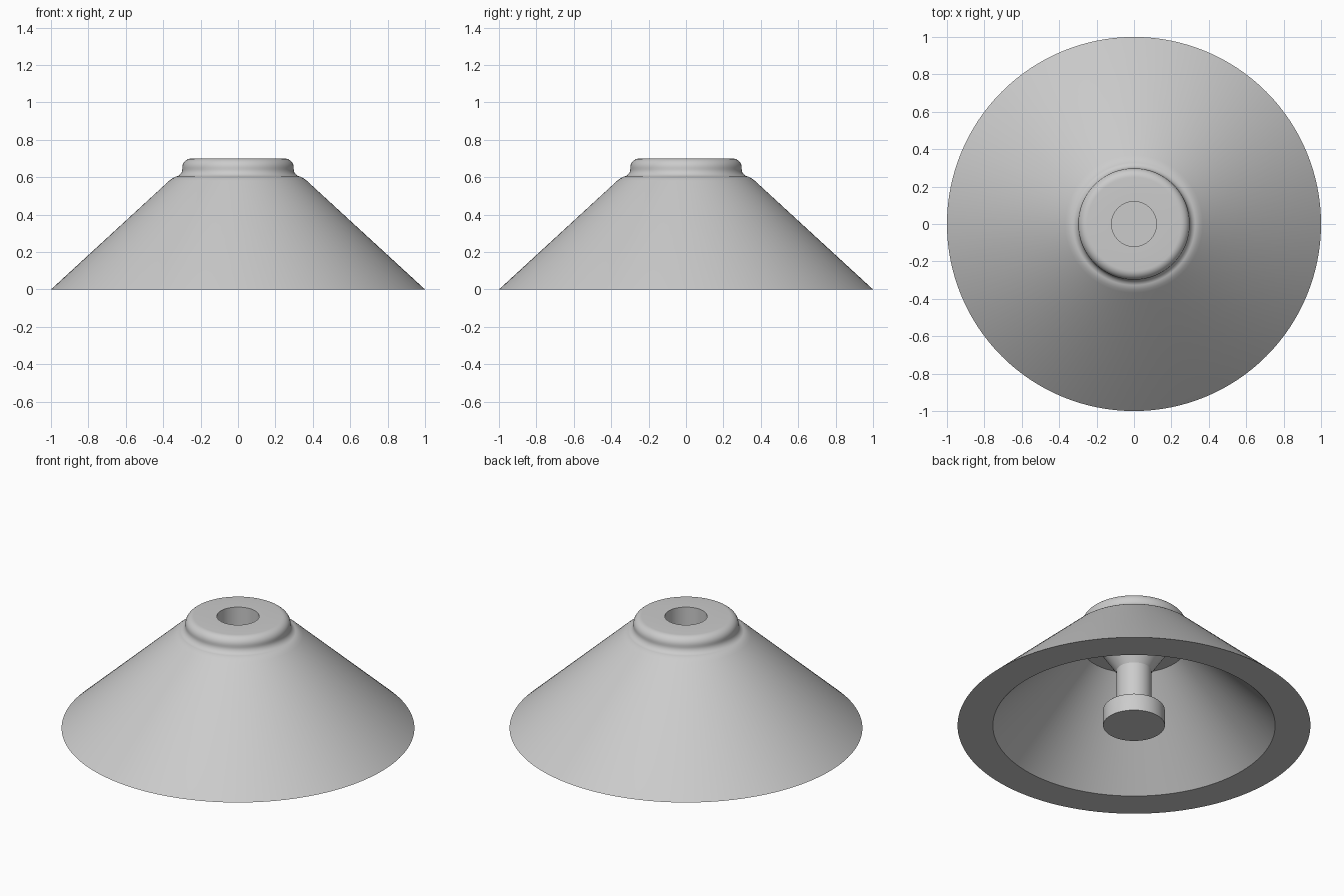
import bpy
import bmesh
from math import cos, sin, pi, radians

cube = bpy.data.objects.get("Cube")
if cube:
    bpy.data.objects.remove(cube, do_unlink=True)

SEGMENTS = 128

grey = bpy.data.materials.new("light grey")
grey.use_nodes = True
colour = (0.6, 0.6, 0.6, 1)
grey.diffuse_color = colour
grey.node_tree.nodes["Principled BSDF"].inputs["Base Color"].default_value = colour


def arc(r, z, radius, start, end, steps=8):
    """Points of a rounded corner in the lathe profile."""
    angles = [radians(start + (end - start) * i / steps) for i in range(steps + 1)]
    return [(r + radius * cos(a), z + radius * sin(a)) for a in angles]


def lathe(name, profile):
    """Revolve a profile of (radius, height) points around the z axis."""
    bm = bmesh.new()
    rings = []
    for r, z in profile:
        if r == 0:
            rings.append([bm.verts.new((0, 0, z))] * SEGMENTS)
        else:
            turns = [2 * pi * k / SEGMENTS for k in range(SEGMENTS)]
            rings.append([bm.verts.new((r * cos(t), r * sin(t), z)) for t in turns])
    for low, high in zip(rings, rings[1:]):
        for k in range(SEGMENTS):
            n = (k + 1) % SEGMENTS
            corners = dict.fromkeys((low[k], low[n], high[n], high[k]))
            bm.faces.new(list(corners))
    mesh = bpy.data.meshes.new(name)
    bm.to_mesh(mesh)
    bm.free()
    mesh.materials.append(grey)
    obj = bpy.data.objects.new(name, mesh)
    bpy.context.collection.objects.link(obj)
    bpy.ops.object.select_all(action="DESELECT")
    obj.select_set(True)
    bpy.context.view_layer.objects.active = obj
    bpy.ops.object.shade_smooth_by_angle(angle=radians(30))
    return obj


hub = (0.205, 0.513)  # where the flared post meets the ceiling

# Central post: foot disc with a rounded shoulder, stem and flare
post = [(0, 0), (0.175, 0)]
post += arc(0.158, 0.097, 0.017, 0, 90, 5)
post += [(0.1, 0.114), (0.1, 0.355), hub]
lathe("center_post", post)

# Conical shell: ceiling, inner cone, flat rim, outer cone, rounded collar, recess
shell = [hub, (0.295, 0.513), (0.8, 0), (1, 0), (0.368, 0.581), (0.352, 0.593)]
shell += arc(0.338, 0.643, 0.04, 265, 180)
shell += arc(0.25, 0.652, 0.048, 0, 90)
shell += [(0.12, 0.7), (0.12, 0.42), (0, 0.42)]
lathe("conical_shell", shell)
